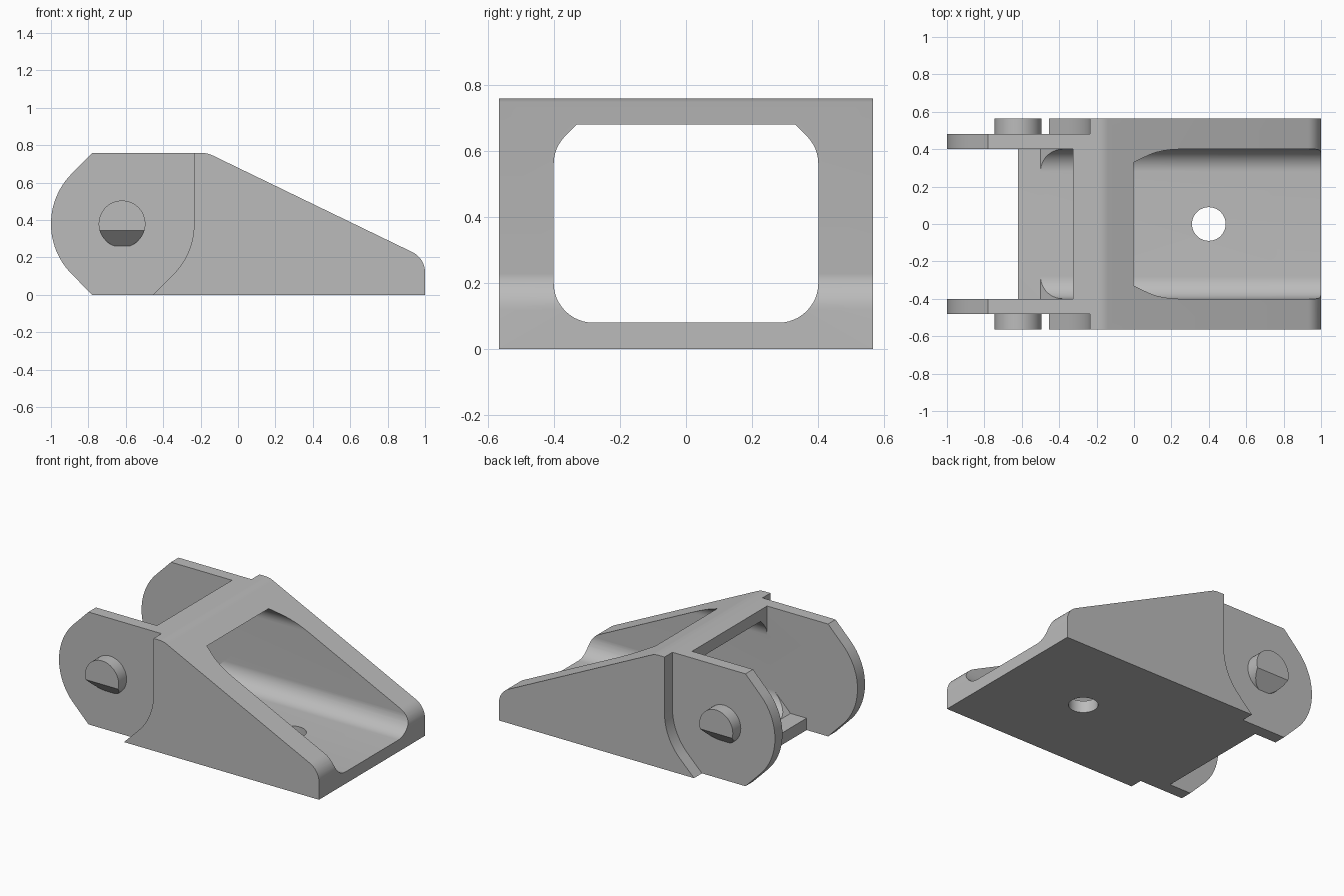
import bpy, bmesh, math
from mathutils import Vector

if "Cube" in bpy.data.objects:
    bpy.data.objects.remove(bpy.data.objects["Cube"])

grey = bpy.data.materials.new("plain grey")
grey.diffuse_color = (0.5, 0.5, 0.5, 1)
grey.use_nodes = True
grey.node_tree.nodes["Principled BSDF"].inputs["Base Color"].default_value = grey.diffuse_color

PIVOT = (-0.62, 0.379)   # x, z of the pin axis


def arc(cx, cy, r, a0, a1, n=12):
    return [(cx + r * math.cos(math.radians(a0 + (a1 - a0) * i / n)),
             cy + r * math.sin(math.radians(a0 + (a1 - a0) * i / n))) for i in range(n + 1)]


def prism(name, profile, axis, lo, hi):
    """Extrude a 2D profile along x (profile is y,z), y (x,z) or z (x,y)."""
    place = {'x': lambda u, v, t: (t, u, v),
             'y': lambda u, v, t: (u, t, v),
             'z': lambda u, v, t: (u, v, t)}[axis]
    bm = bmesh.new()
    face = bm.faces.new([bm.verts.new(place(u, v, lo)) for u, v in profile])
    ext = bmesh.ops.extrude_face_region(bm, geom=[face])
    moved = [g for g in ext["geom"] if isinstance(g, bmesh.types.BMVert)]
    bmesh.ops.translate(bm, verts=moved, vec=Vector(place(0, 0, hi - lo)))
    bmesh.ops.recalc_face_normals(bm, faces=bm.faces)
    mesh = bpy.data.meshes.new(name)
    bm.to_mesh(mesh)
    bm.free()
    mesh.materials.append(grey)
    obj = bpy.data.objects.new(name, mesh)
    bpy.context.collection.objects.link(obj)
    return obj


def activate(obj):
    bpy.ops.object.select_all(action='DESELECT')
    obj.select_set(True)
    bpy.context.view_layer.objects.active = obj


def cut(obj, cutter):
    cutter.hide_render = True
    mod = obj.modifiers.new("cut", 'BOOLEAN')
    mod.operation, mod.solver, mod.object = 'DIFFERENCE', 'EXACT', cutter
    activate(obj)
    bpy.ops.object.modifier_apply(modifier=mod.name)
    bpy.data.objects.remove(cutter)


# Bracket: full side silhouette across the whole width
side = ([(-0.78, 0), (1, 0)] + arc(0.88, 0.12, 0.12, 0, 64.2)
        + arc(-0.19, 0.638, 0.12, 64.2, 90, 6)
        + [(-0.78, 0.758)] + arc(*PIVOT, 0.38, 135, 225, 24))
bracket = prism("bracket", side, 'y', -0.565, 0.565)

# Pockets that thin the ears on the outside
pocket = ([(-1.1, -0.1), (-0.556, -0.1)] + arc(*PIVOT, 0.385, -45, 0)
          + [(-0.235, 0.9), (-1.1, 0.9)])
for s in (1, -1):
    cut(bracket, prism("pocket_cutter", pocket, 'y', s * 0.48, s * 0.7))

# Lengthwise tunnel with rounded floor corners and chamfered roof corners
half = arc(0.28, 0.2, 0.12, -90, 0) + arc(0.28, 0.56, 0.12, 0, 45, 6) + [(0.33, 0.68)]
tunnel = half + [(-y, z) for y, z in reversed(half)]
cut(bracket, prism("tunnel_cutter", tunnel, 'x', -1.2, 1.2))

# Open slot between the ears, leaving the floor tongue and sloped gussets
slot = [(-1.1, -0.1), (-0.62, -0.1), (-0.62, 0.08), (-0.5, 0.08),
        (-0.325, 0.255), (-0.325, 0.9), (-1.1, 0.9)]
cut(bracket, prism("slot_cutter", slot, 'y', -0.4, 0.4))

# Screw hole in the floor
cut(bracket, prism("hole_cutter", arc(0.4, 0, 0.09, 0, 352.5, 47), 'z', -0.1, 0.2))

# Pins on the ears, with a sloped lead-in underneath
pins = []
for s, name in ((1, "back_pin"), (-1, "front_pin")):
    pin = prism(name, arc(*PIVOT, 0.125, 0, 352.5, 47), 'y', s * 0.47, s * 0.565)
    wedge = [(s * 0.465, 0.245), (s * 0.665, 0.445), (s * 0.665, 0.1), (s * 0.465, 0.1)]
    cut(pin, prism("lead_in_cutter", wedge, 'x', -0.9, -0.3))
    pins.append(pin)

for obj in [bracket] + pins:
    activate(obj)
    bpy.ops.object.shade_smooth_by_angle(angle=math.radians(22))
